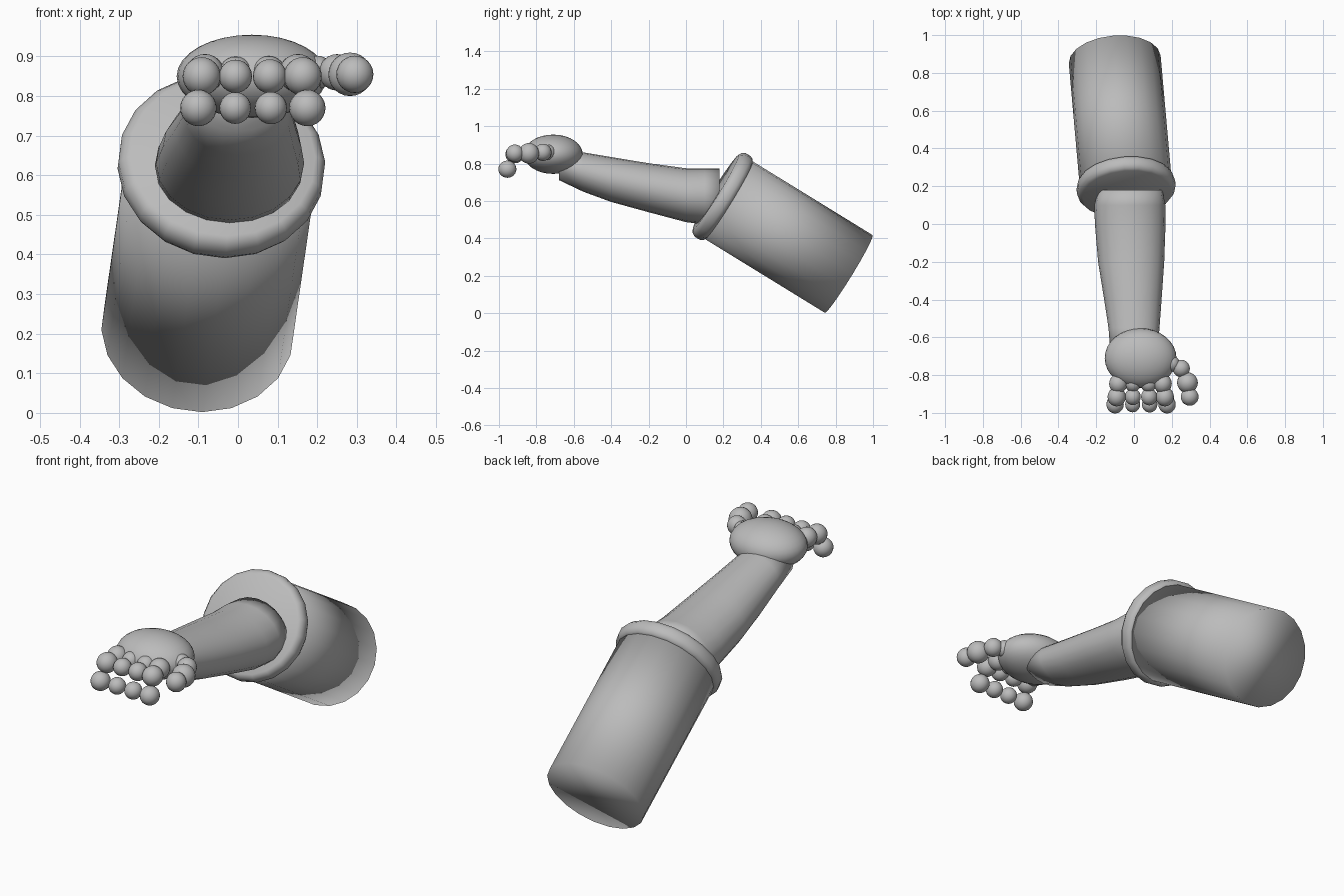
import bpy
import bmesh
import math
from mathutils import Vector

cube = bpy.data.objects.get("Cube")
if cube:
    bpy.data.objects.remove(cube)

grey = bpy.data.materials.new("plain grey")
grey.use_nodes = True
grey.diffuse_color = (0.5, 0.5, 0.5, 1)
grey.node_tree.nodes["Principled BSDF"].inputs["Base Color"].default_value = (0.5, 0.5, 0.5, 1)


def finish(name, bm):
    """Turn a bmesh into a fully smooth grey object."""
    bmesh.ops.recalc_face_normals(bm, faces=bm.faces)
    for face in bm.faces:
        face.smooth = True
    mesh = bpy.data.meshes.new(name)
    bm.to_mesh(mesh)
    bm.free()
    mesh.materials.append(grey)
    obj = bpy.data.objects.new(name, mesh)
    bpy.context.collection.objects.link(obj)
    return obj


def loft(name, rings, sides=20):
    """Bridge rings of (centre, x radius vector, y radius vector), capping both ends."""
    bm = bmesh.new()
    loops = []
    for centre, u, v in rings:
        angles = [2 * math.pi * i / sides for i in range(sides)]
        loops.append([bm.verts.new(centre + u * math.cos(a) + v * math.sin(a)) for a in angles])
    for a, b in zip(loops, loops[1:]):
        for i in range(sides):
            j = (i + 1) % sides
            bm.faces.new((a[i], a[j], b[j], b[i]))
    bm.faces.new(loops[0])
    bm.faces.new(loops[-1])
    return finish(name, bm)


def ball(name, centre, radii, segments=20, rings=12):
    bm = bmesh.new()
    bmesh.ops.create_uvsphere(bm, u_segments=segments, v_segments=rings, radius=1)
    bmesh.ops.scale(bm, vec=Vector(radii), verts=bm.verts)
    bmesh.ops.translate(bm, vec=Vector(centre), verts=bm.verts)
    return finish(name, bm)


# Sleeve and cuff share one tilted axis
front = Vector((-0.042, 0.195, 0.625))
back = Vector((-0.102, 0.87, 0.21))
axis = (back - front).normalized()
side = axis.cross(Vector((0, 0, 1))).normalized()
up = side.cross(axis)


def turned(name, profile):
    """Profile points are (distance along axis, radius)."""
    return loft(name, [(front + axis * d, side * r, up * r) for d, r in profile])


turned("sleeve", [(0, 0.244), ((back - front).length, 0.244)])
turned("cuff", [(-0.042, 0.235), (-0.034, 0.25), (-0.016, 0.262),
                (0.016, 0.262), (0.034, 0.254), (0.042, 0.24)])

# Forearm: (y, centre x, half width, bottom z, top z)
sections = [(0.18, -0.02, 0.17, 0.48, 0.775), (0.1, -0.022, 0.188, 0.475, 0.775),
            (0, -0.02, 0.187, 0.487, 0.775), (-0.2, -0.015, 0.175, 0.54, 0.802),
            (-0.4, -0.006, 0.152, 0.595, 0.835), (-0.55, 0, 0.135, 0.65, 0.86),
            (-0.68, 0, 0.125, 0.712, 0.88)]
loft("forearm", [(Vector((x, y, (lo + hi) / 2)), Vector((w, 0, 0)), Vector((0, 0, (hi - lo) / 2)))
                 for y, x, w, lo, hi in sections])

# Palm
ball("palm", (0.035, -0.71, 0.85), (0.19, 0.158, 0.105), 32, 16)

# Fingers: each curls forward and down along the same row of joints
joints = [(-0.755, 0.86), (-0.845, 0.858), (-0.915, 0.85), (-0.955, 0.77)]
fingers = {"little": (-0.075, -0.1, 0.046), "ring": (-0.005, -0.007, 0.04),
           "middle": (0.075, 0.083, 0.041), "index": (0.14, 0.175, 0.046)}
for name, (root_x, tip_x, r) in fingers.items():
    for k, (y, z) in enumerate(joints):
        x = root_x + (tip_x - root_x) * k / 3
        size = r if k in (0, 3) else r * 1.05
        ball(f"{name}_finger_joint_{k + 1}", (x, y, z), (size, size * 1.05, size))

# Thumb
thumb = [(0.2, -0.74, 0.86, 0.042), (0.25, -0.765, 0.86, 0.046),
         (0.283, -0.84, 0.855, 0.055), (0.295, -0.915, 0.855, 0.047)]
for k, (x, y, z, r) in enumerate(thumb):
    ball(f"thumb_joint_{k + 1}", (x, y, z), (r, r, r))
